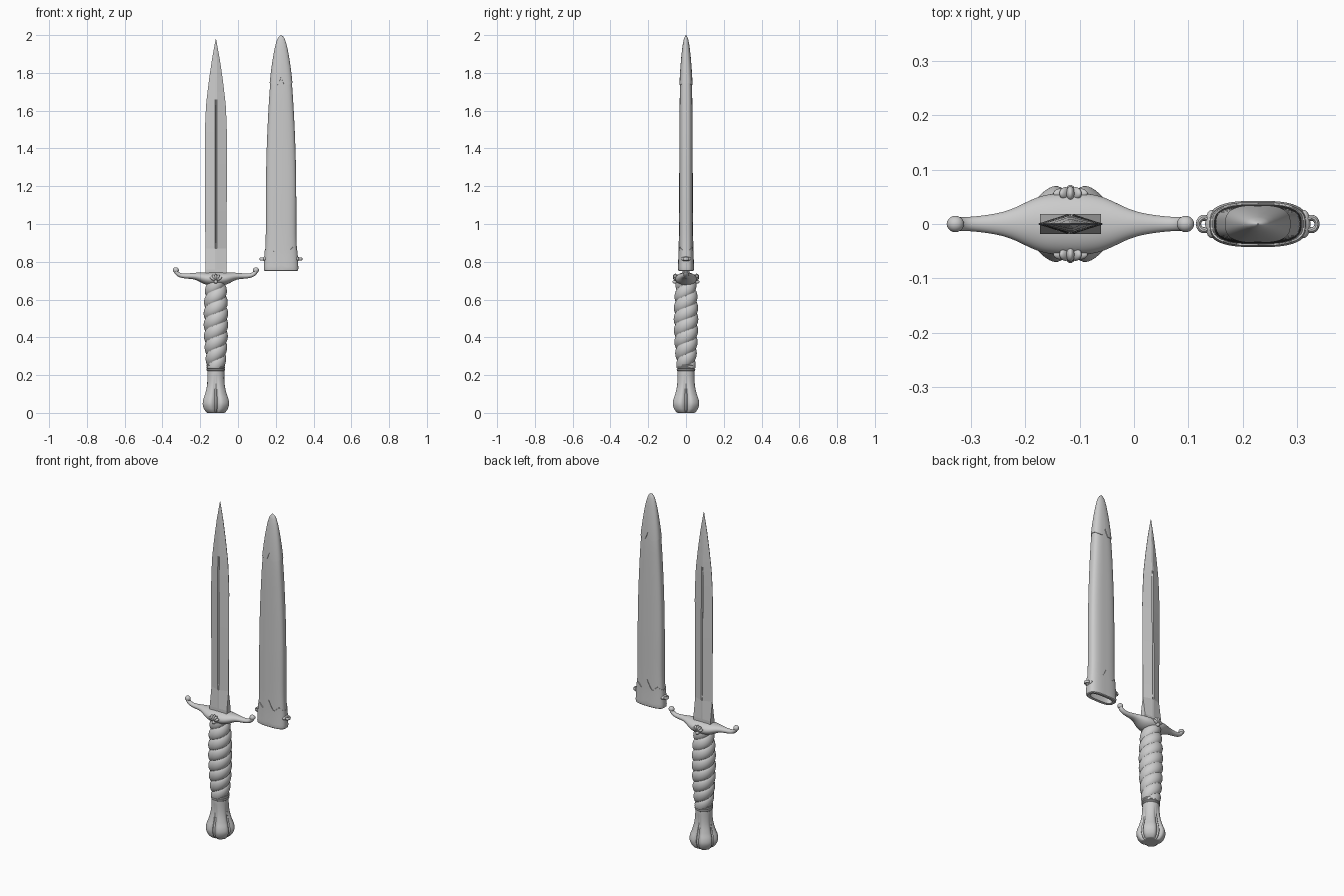
import bpy, math
from math import pi, sin, cos, exp
from mathutils import Vector

if "Cube" in bpy.data.objects:
    bpy.data.objects.remove(bpy.data.objects["Cube"])

DX, SX = -0.117, 0.228      # dagger and scabbard axes


def curve(pts, t):
    """Smooth value through (position, value) points."""
    if t <= pts[0][0]:
        return pts[0][1]
    if t >= pts[-1][0]:
        return pts[-1][1]
    n = len(pts)
    slope = lambda i: ((pts[min(i + 1, n - 1)][1] - pts[max(i - 1, 0)][1]) /
                       (pts[min(i + 1, n - 1)][0] - pts[max(i - 1, 0)][0]))
    i = max(k for k in range(n - 1) if pts[k][0] <= t)
    h = pts[i + 1][0] - pts[i][0]
    s = (t - pts[i][0]) / h
    return ((2*s**3 - 3*s**2 + 1) * pts[i][1] + (s**3 - 2*s**2 + s) * h * slope(i)
            + (3*s**2 - 2*s**3) * pts[i + 1][1] + (s**3 - s**2) * h * slope(i + 1))


def smooth(ob, angle=35):
    bpy.ops.object.select_all(action='DESELECT')
    ob.select_set(True)
    bpy.context.view_layer.objects.active = ob
    bpy.ops.object.shade_smooth_by_angle(angle=math.radians(angle))


def loft(name, rings, caps=(True, True), angle=35):
    n = len(rings[0])
    verts = [p for r in rings for p in r]
    faces = [(j*n + i, j*n + (i+1) % n, (j+1)*n + (i+1) % n, (j+1)*n + i)
             for j in range(len(rings) - 1) for i in range(n)]
    if caps[0]:
        faces.append(tuple(reversed(range(n))))
    if caps[1]:
        faces.append(tuple(range(len(verts) - n, len(verts))))
    me = bpy.data.meshes.new(name)
    me.from_pydata(verts, [], faces)
    ob = bpy.data.objects.new(name, me)
    bpy.context.collection.objects.link(ob)
    smooth(ob, angle)
    return ob


def ball(name, loc, scale, rot=(0, 0, 0)):
    bpy.ops.mesh.primitive_uv_sphere_add(segments=20, ring_count=12, radius=1, location=loc, rotation=rot)
    ob = bpy.context.object
    ob.name, ob.scale = name, scale
    smooth(ob)


def torus(name, loc, major, minor, scale=(1, 1, 1)):
    bpy.ops.mesh.primitive_torus_add(location=loc, major_radius=major, minor_radius=minor,
                                     major_segments=40, minor_segments=10)
    ob = bpy.context.object
    ob.name, ob.scale = name, scale
    smooth(ob)


def angles(n):
    return [2 * pi * i / n for i in range(n)]


# Blade: squared base turning into a diamond section with a narrow fuller
# z, half width, edge half thickness, ridge half thickness, fuller depth
blade = [(.72, .056, .018, .018, 0), (.76, .056, .018, .0185, 0), (.87, .056, .001, .0185, 0),
         (.90, .056, .001, .0185, .007), (1.2, .058, .001, .018, .007), (1.45, .059, .001, .017, .007),
         (1.55, .056, .001, .016, .007), (1.63, .052, .001, .015, .006), (1.66, .049, .001, .0145, 0),
         (1.76, .037, .001, .012, 0), (1.87, .021, .001, .008, 0), (1.98, .001, .0005, .0008, 0)]
rings = []
for z, w, e, t, g in blade:
    f = min(.005, w * .3)
    half = [(w, -e), (w, e), (f, t), (0, t - g), (-f, t)]
    rings.append([(DX + x, y, z) for x, y in half] +
                 [(DX - x, -y, z) for x, y in half])
loft("blade", rings, angle=8)

# Guard: swept oval whose thickness varies, ends curling upward
# distance from middle, z, half thickness, half depth
arm = [(0, .709, .036, .058), (.035, .709, .036, .057), (.06, .713, .031, .051), (.085, .720, .024, .039),
       (.115, .725, .017, .024), (.15, .724, .014, .017), (.185, .726, .012, .013),
       (.205, .737, .012, .013), (.212, .750, .012, .013), (.209, .757, .010, .011)]
path = [(-x, z, a, b) for x, z, a, b in reversed(arm[1:])] + arm
rings = []
for i, (x, z, a, b) in enumerate(path):
    p, q = path[max(i - 1, 0)], path[min(i + 1, len(path) - 1)]
    d = Vector((q[0] - p[0], 0, q[1] - p[1])).normalized()
    rings.append([(DX + x - d.z * a * sin(t), b * cos(t), z + d.x * a * sin(t)) for t in angles(20)])
guard = loft("guard", rings, angle=80)
guard.modifiers.new("smooth", 'SUBSURF').levels = 2
guard.modifiers["smooth"].render_levels = 2
for s in (-1, 1):
    ball("guard_tip", (DX + s * .212, 0, .756), (.016, .015, .015))
    # Shell ornament on both faces of the guard
    for k in range(-2, 3):
        a = k * .55
        ball("shell_petal", (DX + .017 * sin(a), s * .056, .702 + .017 * cos(a)),
             (.008, .014 - .002 * abs(k), .018), (0, a, 0))
    ball("shell_root", (DX, s * .057, .694), (.010, .015, .010))

# Grip: rope-like spiral with swelling middle
grip = [(.24, .040), (.30, .046), (.38, .052), (.50, .055), (.60, .052), (.69, .044)]
rings = []
for j in range(181):
    z = .24 + .45 * j / 180
    ring = []
    for t in angles(64):
        r = curve(grip, z) + .010 * abs(sin(pi * z / .062 - t)) ** .6
        ring.append((DX + r * cos(t), r * sin(t), z))
    rings.append(ring)
loft("grip", rings, angle=60)

# Collar rings under the grip
for z in (.228, .239, .250):
    torus("collar_ring", (DX, 0, z), .043, .0065)

# Pommel: flared, four rounded lobes with a thin rib in each groove
profile = [(0, .050), (.006, .058), (.02, .069), (.045, .077), (.07, .074), (.10, .063),
           (.14, .052), (.18, .047), (.24, .045)]
depth = [(0, .30), (.08, .30), (.14, .2), (.21, 0)]


def pommel_ring(z, shrink=1):
    ring = []
    for t in angles(96):
        d = abs((t + pi / 4) % (pi / 2) - pi / 4)
        k = curve(depth, z)
        r = shrink * curve(profile, z) * (1 - k * exp(-(d / .24) ** 2) + .6 * k * exp(-(d / .09) ** 2))
        ring.append((DX + r * cos(t), r * sin(t), z))
    return ring


loft("pommel", [pommel_ring(0, .8)] + [pommel_ring(.24 * (j / 40) ** 1.3) for j in range(41)], angle=50)

# Scabbard: rounded-box section, tapering to a round tip
wide = [(.75, .089), (.80, .087), (.86, .084), (.95, .081), (1.2, .080), (1.4, .076), (1.6, .067),
        (1.75, .057), (1.85, .046), (1.93, .033), (1.975, .021), (1.992, .011), (2.0, .001)]
deep = [(.75, .040), (.86, .037), (1.2, .036), (1.6, .034), (1.75, .031), (1.85, .026),
        (1.93, .019), (1.975, .012), (1.992, .006), (2.0, .001)]


def section(t, z, off=0):
    n = 2.9 - .9 * max(0, min(1, (z - 1.7) / .3))
    r = (abs(cos(t)) ** n + abs(sin(t)) ** n) ** (-1 / n)
    return (SX + (curve(wide, z) + off) * r * cos(t), (curve(deep, z) + off) * r * sin(t), z)


def across(t):
    return abs(section(t, 1.0)[0] - SX) / curve(wide, 1.0)


def locket_edge(t):
    u = across(t)
    return .855 + .055 * max(0, 1 - u / .38) ** 1.3 + .024 * max(0, 1 - abs(u - .75) / .3)


def chape_edge(t):
    u = across(t)
    return 1.735 + .045 * max(0, 1 - u / .33) ** 1.4 + .012 * u ** 4


A = angles(128)
loft("scabbard_body", [[section(t, .83 + .97 * j / 50) for t in A] for j in range(51)])

# Locket: mouth fitting with hollow opening and pointed upper edge
rings = [[section(t, z, off) for t in A] for z, off in ((.81, -.018), (.752, -.018), (.75, -.004), (.754, .001))]
for j in range(1, 11):
    rings.append([section(t, .754 + (locket_edge(t) - .754) * j / 10, .003) for t in A])
rings.append([section(t, locket_edge(t), -.004) for t in A])
loft("locket", rings, caps=(True, False))

# Chape: tip fitting with pointed lower edge
rings = [[section(t, chape_edge(t), -.004) for t in A]]
for j in range(31):
    s = 1 - (1 - j / 30) ** 1.7
    rings.append([section(t, chape_edge(t) + (2.0 - chape_edge(t)) * s, .003 * (1 - s)) for t in A])
loft("chape", rings, caps=(False, True))

# Side loops on the locket
for s in (-1, 1):
    ball("loop_base", (SX + s * .085, 0, .815), (.012, .026, .013))
    torus("side_loop", (SX + s * .099, 0, .815), .010, .0048, (1, 1.15, 1.8))
